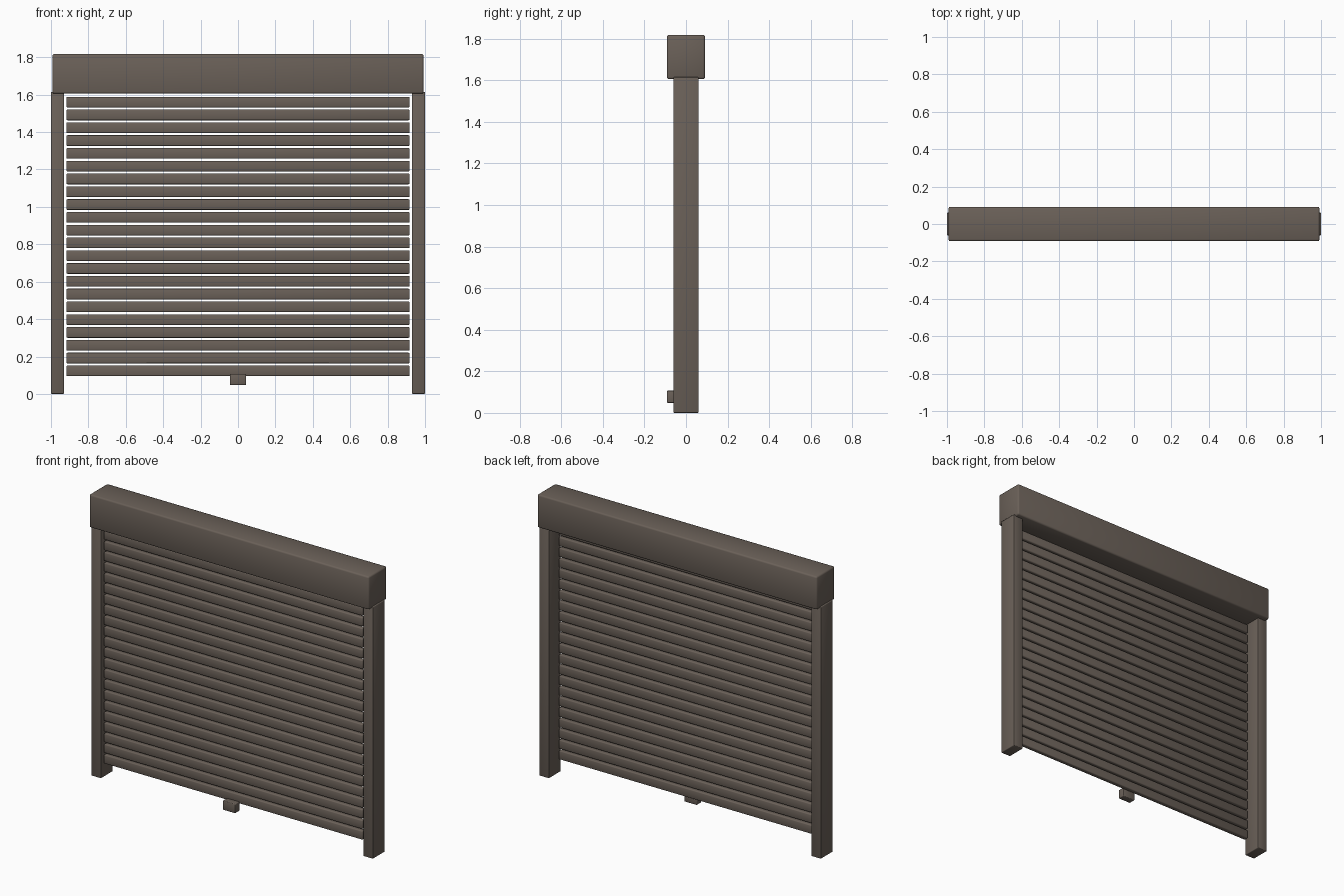
import bpy
import bmesh
from math import radians

cube = bpy.data.objects.get("Cube")
if cube:
    bpy.data.objects.remove(cube, do_unlink=True)

# Single painted metal colour
paint = bpy.data.materials.new("taupe_brown_metal")
paint.use_nodes = True
colour = (0.145, 0.118, 0.098, 1)
paint.diffuse_color = colour
paint.node_tree.nodes["Principled BSDF"].inputs["Base Color"].default_value = colour


def box(name, low, high, bevel, segments=2):
    """Rounded box between two opposite corners."""
    size = [b - a for a, b in zip(low, high)]
    mesh = bpy.data.meshes.new(name)
    bm = bmesh.new()
    bmesh.ops.create_cube(bm, size=1)
    bmesh.ops.scale(bm, vec=size, verts=bm.verts)
    bmesh.ops.bevel(bm, geom=bm.edges[:], offset=bevel, segments=segments,
                    profile=0.5, affect='EDGES')
    bm.to_mesh(mesh)
    bm.free()
    mesh.materials.append(paint)
    obj = bpy.data.objects.new(name, mesh)
    obj.location = [(a + b) / 2 for a, b in zip(low, high)]
    bpy.context.collection.objects.link(obj)
    bpy.ops.object.select_all(action='DESELECT')
    obj.select_set(True)
    bpy.context.view_layer.objects.active = obj
    bpy.ops.object.shade_smooth_by_angle(angle=radians(50))
    return obj


# Roller housing across the top
box("roller_housing", (-0.992, -0.092, 1.605), (0.992, 0.092, 1.818), 0.01)

# Guide rails, tucked slightly into the housing
for side, x in (("left", 0.93), ("right", -1.0)):
    box(side + "_guide_rail", (x, -0.061, 0), (x + 0.07, 0.061, 1.615), 0.004)

# Curtain of separate slats near the front of the rails
SLATS, PITCH, HEIGHT = 22, 0.0684, 0.057
for i in range(SLATS):
    z = 0.095 + i * PITCH
    box(f"slat_{i + 1}", (-0.918, -0.05, z), (0.918, -0.02, z + HEIGHT), 0.006)

# Pull handle on the bottom slat
box("pull_handle", (-0.044, -0.092, 0.048), (0.044, -0.046, 0.107), 0.004)
